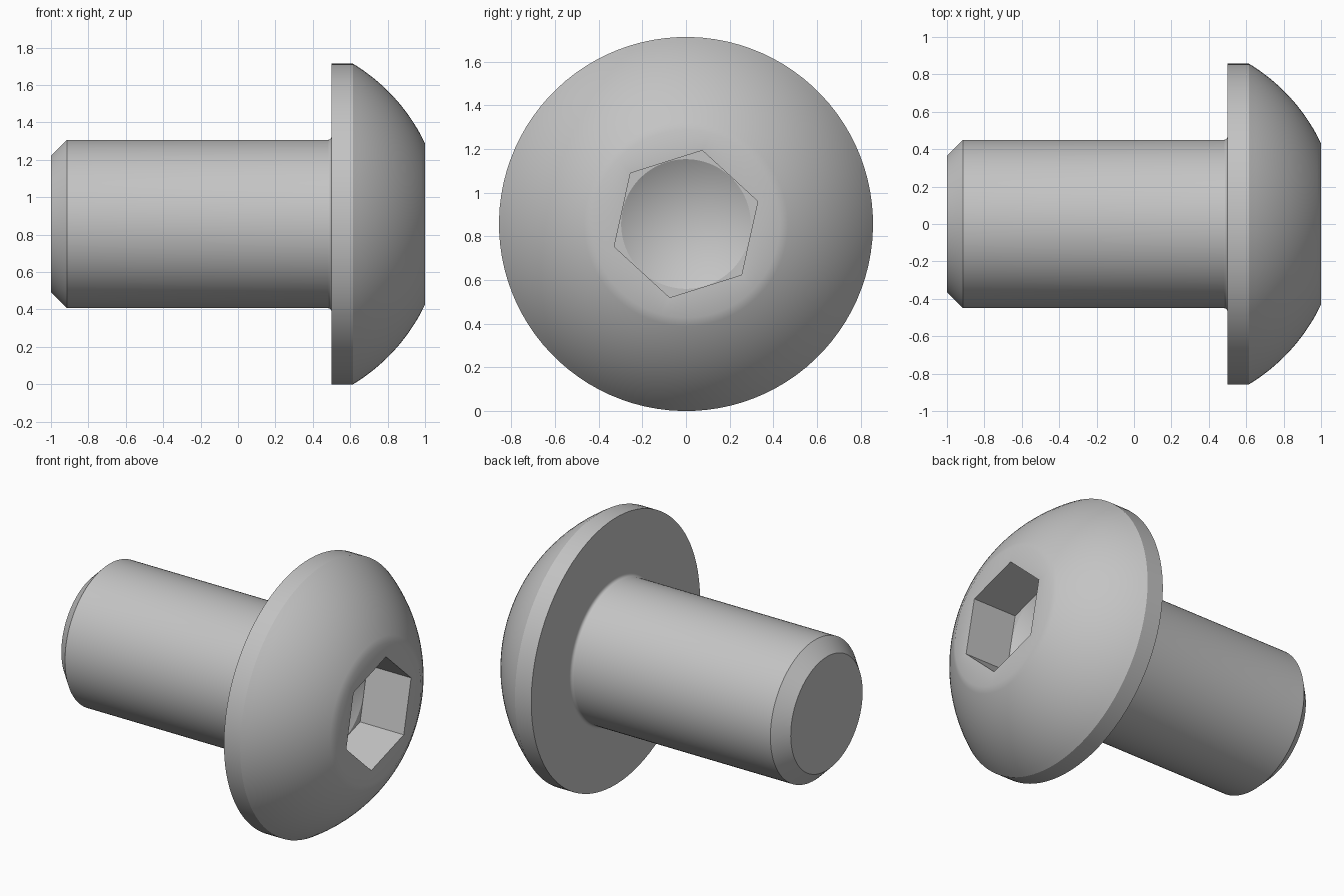
import bpy
import bmesh
import math

if "Cube" in bpy.data.objects:
    bpy.data.objects.remove(bpy.data.objects["Cube"], do_unlink=True)

SEGMENTS = 96
AXIS_Z = 0.857
HEX_TURN = math.radians(17.5)
HEX_RADIUS = 0.345

steel = bpy.data.materials.new("grey steel")
steel.use_nodes = True
GREY = (0.55, 0.55, 0.55, 1)
steel.diffuse_color = GREY
steel.node_tree.nodes["Principled BSDF"].inputs["Base Color"].default_value = GREY


def round_ring(x, radius):
    return [(x, radius)] * SEGMENTS


def hex_ring(x):
    """Hexagon outline with the same point count as a round ring."""
    side = SEGMENTS // 6
    apothem = HEX_RADIUS * math.cos(math.pi / 6)
    return [(x, apothem / math.cos(math.tau * (i % side) / SEGMENTS - math.pi / 6))
            for i in range(SEGMENTS)]


def loft(name, rings, start_cap=False, tip_x=None):
    """Join successive rings around the x axis, with an optional flat cap or cone tip."""
    bm = bmesh.new()
    loops = []
    for ring in rings:
        loop = []
        for i, (x, r) in enumerate(ring):
            a = HEX_TURN + math.tau * i / SEGMENTS
            loop.append(bm.verts.new((x, r * math.cos(a), AXIS_Z + r * math.sin(a))))
        loops.append(loop)
    for a, b in zip(loops, loops[1:]):
        for i in range(SEGMENTS):
            j = (i + 1) % SEGMENTS
            bm.faces.new((a[i], a[j], b[j], b[i]))
    if start_cap:
        bm.faces.new(list(reversed(loops[0])))
    if tip_x is not None:
        tip = bm.verts.new((tip_x, 0, AXIS_Z))
        last = loops[-1]
        for i in range(SEGMENTS):
            bm.faces.new((last[i], last[(i + 1) % SEGMENTS], tip))
    mesh = bpy.data.meshes.new(name)
    bm.to_mesh(mesh)
    bm.free()
    mesh.materials.append(steel)
    obj = bpy.data.objects.new(name, mesh)
    bpy.context.collection.objects.link(obj)
    bpy.ops.object.select_all(action="DESELECT")
    obj.select_set(True)
    bpy.context.view_layer.objects.active = obj
    bpy.ops.object.shade_smooth_by_angle(angle=math.radians(28))
    return obj


# Shank: chamfered end, straight body, small fillet under the head
FILLET = 0.02
shank = [round_ring(-1, 0.365), round_ring(-0.915, 0.45)]
for i in range(6):
    a = math.pi / 2 * i / 5
    shank.append(round_ring(0.5 - FILLET + FILLET * math.sin(a),
                            0.45 + FILLET * (1 - math.cos(a))))
loft("shank", shank, start_cap=True)

# Head: flat underside, short rim, spherical dome
head = [round_ring(0.5, 0.47), round_ring(0.5, AXIS_Z)]
DOME_CENTRE, DOME_RADIUS = 0.0945, 1.003
outer, inner = math.asin(AXIS_Z / DOME_RADIUS), math.asin(0.43 / DOME_RADIUS)
for i in range(15):
    a = outer + (inner - outer) * i / 14
    head.append(round_ring(DOME_CENTRE + DOME_RADIUS * math.cos(a),
                           DOME_RADIUS * math.sin(a)))

# Hexagonal socket sunk into the flat front, ending in a drilled cone
head += [hex_ring(1.0), hex_ring(0.69), round_ring(0.69, 0.297)]
loft("head_with_hex_socket", head, tip_x=0.52)
